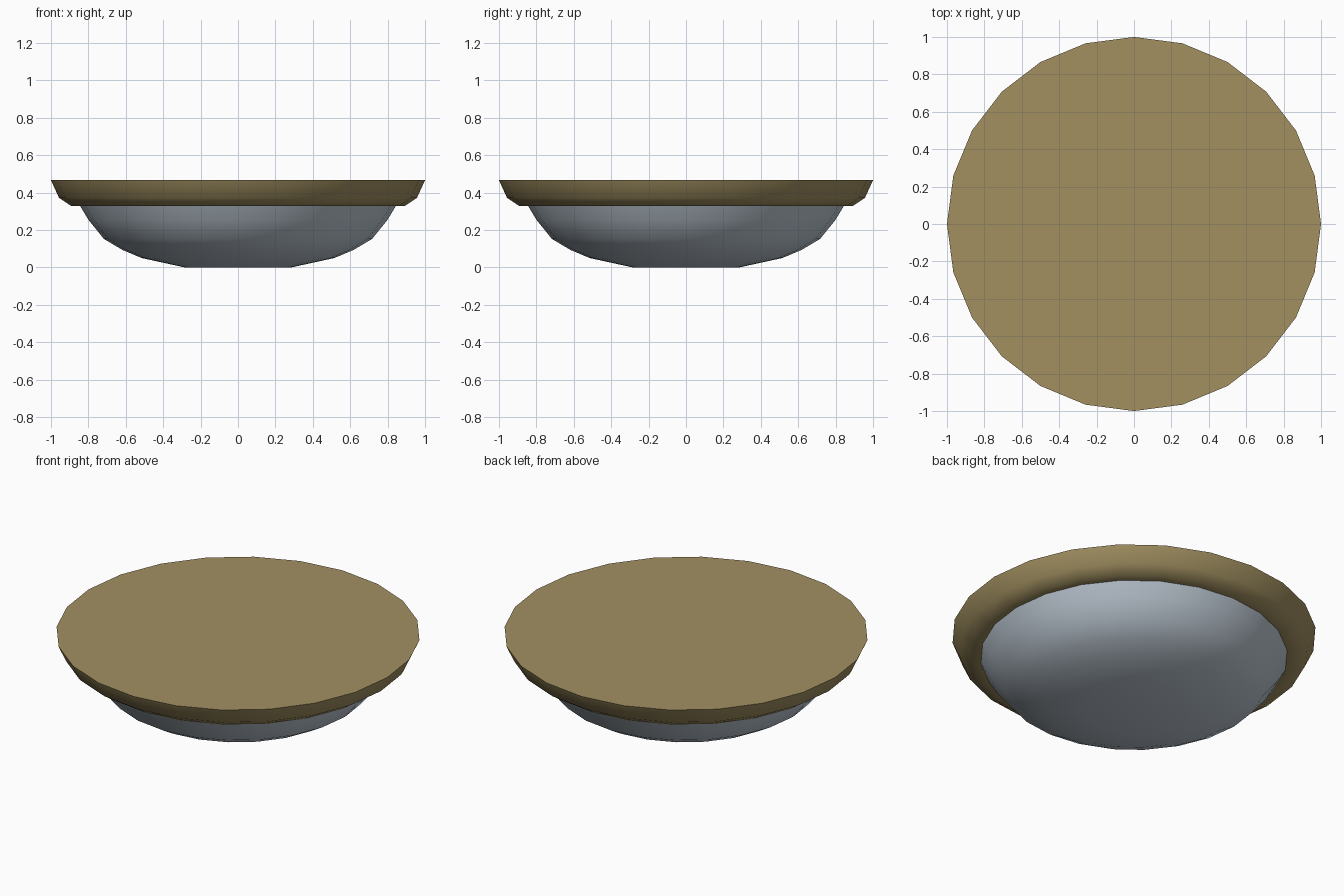
import bpy, bmesh, math

if "Cube" in bpy.data.objects:
    bpy.data.objects.remove(bpy.data.objects["Cube"])

SIDES = 24


def material(name, rgb):
    m = bpy.data.materials.new(name)
    m.diffuse_color = (*rgb, 1)
    m.use_nodes = True
    m.node_tree.nodes["Principled BSDF"].inputs["Base Color"].default_value = m.diffuse_color
    return m


def lathe(name, profile, mat, angle):
    """Revolve (radius, z) points, bottom to top; radius 0 becomes a pole."""
    bm = bmesh.new()
    rings = []
    for r, z in profile:
        n = SIDES if r > 0 else 1
        rings.append([bm.verts.new((r * math.cos(2 * math.pi * i / SIDES),
                                    r * math.sin(2 * math.pi * i / SIDES), z))
                      for i in range(n)])
    for a, b in zip(rings, rings[1:]):
        for i in range(SIDES):
            j = (i + 1) % SIDES
            quad = [a[i % len(a)], a[j % len(a)], b[j % len(b)], b[i % len(b)]]
            bm.faces.new(list(dict.fromkeys(quad)))
    mesh = bpy.data.meshes.new(name)
    bm.to_mesh(mesh)
    bm.free()
    mesh.materials.append(mat)
    ob = bpy.data.objects.new(name, mesh)
    bpy.context.collection.objects.link(ob)
    bpy.ops.object.select_all(action='DESELECT')
    ob.select_set(True)
    bpy.context.view_layer.objects.active = ob
    bpy.ops.object.shade_smooth_by_angle(angle=math.radians(angle))
    return ob


brass = material("brass", (0.36, 0.28, 0.12))
glass = material("frosted_glass", (0.50, 0.57, 0.64))

# Shallow glass bowl
lathe("glass_bowl", [(0, 0), (0.285, 0), (0.515, 0.05), (0.617, 0.093),
                     (0.717, 0.152), (0.80, 0.255), (0.845, 0.33)], glass, 50)

# Flared mounting rim with flat closed top
lathe("mounting_rim", [(0.84, 0.328), (0.89, 0.327), (0.957, 0.372),
                       (1.0, 0.466), (0, 0.466)], brass, 50)
